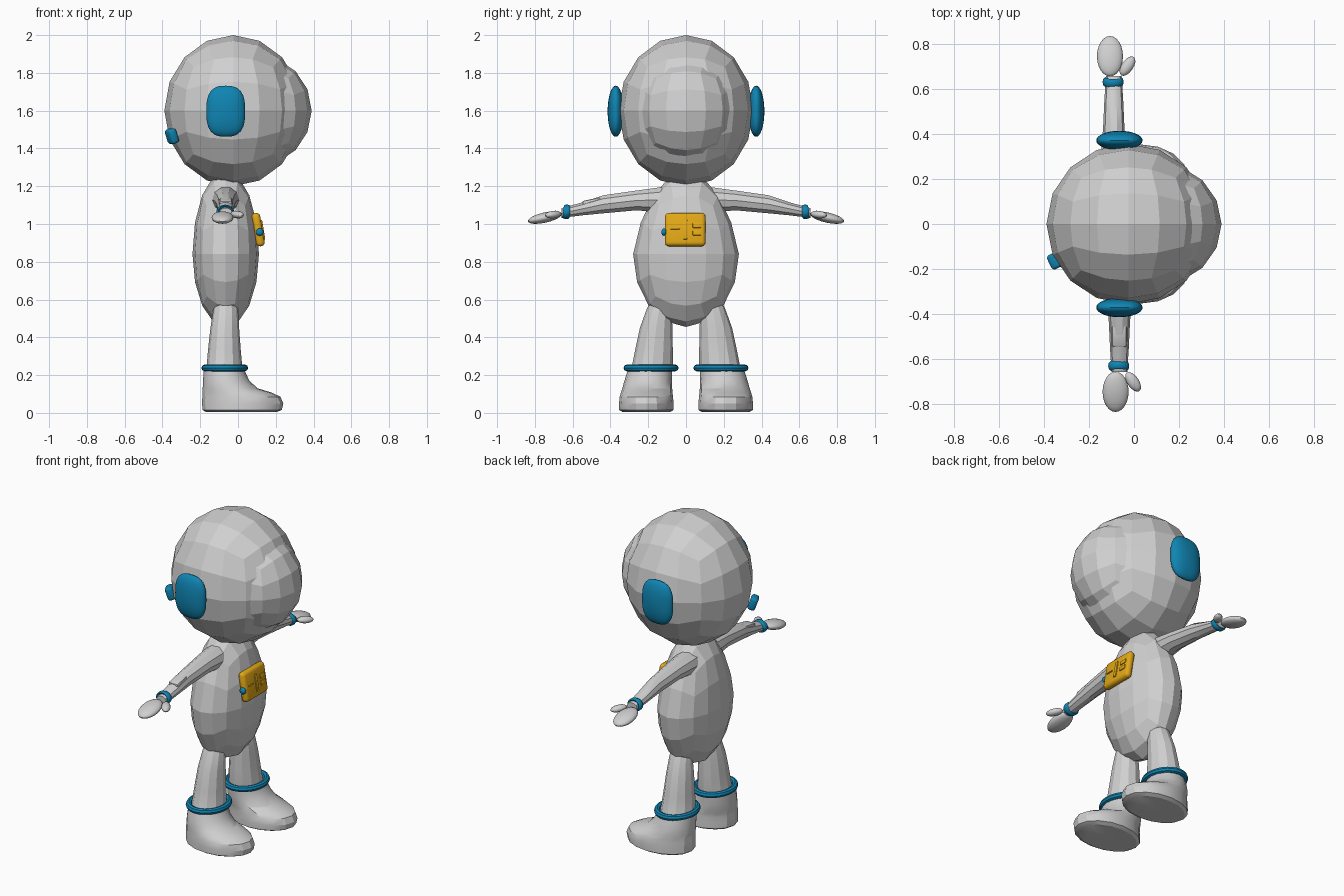
import bpy, bmesh, math
from mathutils import Vector, Matrix, Euler

if "Cube" in bpy.data.objects:
    bpy.data.objects.remove(bpy.data.objects["Cube"])


def material(name, rgb):
    m = bpy.data.materials.new(name)
    m.diffuse_color = (*rgb, 1)
    m.use_nodes = True
    m.node_tree.nodes["Principled BSDF"].inputs["Base Color"].default_value = m.diffuse_color
    return m


GREY = material("suit_grey", (0.63, 0.63, 0.63))
BLUE = material("trim_blue", (0.005, 0.235, 0.45))
GOLD = material("pack_gold", (0.76, 0.39, 0.008))


def finish(bm, name, mat, smooth=None):
    bmesh.ops.recalc_face_normals(bm, faces=bm.faces)
    me = bpy.data.meshes.new(name)
    bm.to_mesh(me)
    bm.free()
    me.materials.append(mat)
    ob = bpy.data.objects.new(name, me)
    bpy.context.collection.objects.link(ob)
    if smooth:
        bpy.ops.object.select_all(action='DESELECT')
        ob.select_set(True)
        bpy.context.view_layer.objects.active = ob
        bpy.ops.object.shade_smooth_by_angle(angle=math.radians(smooth))
    return ob


def ball(name, mat, loc, radii, rot=(0, 0, 0), cuts=3, smooth=None, shape=None):
    """Ellipsoid made from a rounded cube; shape bends the unit sphere."""
    bm = bmesh.new()
    bmesh.ops.create_cube(bm, size=2)
    bmesh.ops.subdivide_edges(bm, edges=bm.edges[:], cuts=cuts, use_grid_fill=True)
    mat4 = Matrix.Translation(loc) @ Euler(rot).to_matrix().to_4x4()
    for v in bm.verts:
        p = Vector([math.tan(c * math.pi / 4) for c in v.co]).normalized()
        if shape:
            p = shape(p)
        v.co = mat4 @ Vector([a * b for a, b in zip(p, radii)])
    return finish(bm, name, mat, smooth)


def box(name, mat, loc, size, rot=(0, 0, 0), bevel=0.01, seg=2):
    bm = bmesh.new()
    bmesh.ops.create_cube(bm, size=1)
    for v in bm.verts:
        v.co = Vector([a * b for a, b in zip(v.co, size)])
    bmesh.ops.bevel(bm, geom=bm.edges[:], offset=bevel, segments=seg,
                    profile=0.5, affect='EDGES')
    bm.transform(Matrix.Translation(loc) @ Euler(rot).to_matrix().to_4x4())
    return finish(bm, name, mat, 40)


def loft(name, mat, rings, sides=12, smooth=None):
    """Skin a list of closed rings given as (centre, half axis u, half axis v)."""
    bm = bmesh.new()
    loops = []
    for c, u, v in rings:
        c, u, v = Vector(c), Vector(u), Vector(v)
        loops.append([bm.verts.new(c + u * math.cos(a) + v * math.sin(a))
                      for a in (2 * math.pi * i / sides for i in range(sides))])
    for a, b in zip(loops, loops[1:]):
        for i in range(sides):
            j = (i + 1) % sides
            bm.faces.new((a[i], a[j], b[j], b[i]))
    bm.faces.new(loops[0])
    bm.faces.new(loops[-1])
    return finish(bm, name, mat, smooth)


def ring(name, mat, loc, ra, rb, thick, rot=(0, 0, 0), height=1.0):
    """Oval band around a limb."""
    bm = bmesh.new()
    n, k = 28, 8
    vs = []
    for i in range(n):
        a = 2 * math.pi * i / n
        for j in range(k):
            t = 2 * math.pi * j / k
            d = thick * math.cos(t)
            vs.append(bm.verts.new(((ra + d) * math.cos(a), (rb + d) * math.sin(a),
                                    thick * height * math.sin(t))))
    for i in range(n):
        for j in range(k):
            i2, j2 = (i + 1) % n, (j + 1) % k
            bm.faces.new((vs[i * k + j], vs[i2 * k + j], vs[i2 * k + j2], vs[i * k + j2]))
    bm.transform(Matrix.Translation(loc) @ Euler(rot).to_matrix().to_4x4())
    return finish(bm, name, mat, 40)


# Helmet and bulging visor
ball("helmet", GREY, (-0.025, 0, 1.6), (0.365, 0.357, 0.4))
ball("visor", GREY, (0.10, 0, 1.6), (0.29, 0.275, 0.295))


# Torso, narrower towards the neck
def pear(p):
    k = 1 - 0.2 * max(0, p.z)
    return Vector((p.x, p.y * k, p.z * (1.15 if p.z > 0 else 1)))


ball("torso", GREY, (-0.065, 0, 0.84), (0.176, 0.28, 0.385), shape=pear)


# Rounded-rectangle outline for the ear pads
def pad(p):
    r = math.hypot(p.x, p.z)
    if r < 1e-6:
        return p
    q = (abs(p.x / r) ** 2.8 + abs(p.z / r) ** 2.8) ** (1 / 2.8)
    return Vector((p.x / q, p.y, p.z / q))


for side, s in (("left", 1), ("right", -1)):
    # Ear pad
    ball(side + "_ear_pad", BLUE, (-0.065, s * 0.372, 1.597), (0.103, 0.043, 0.135),
         cuts=7, smooth=30, shape=pad)

    # Arm, tapering and drooping outwards
    ax = -0.09 if s > 0 else -0.065
    arm = [(0.06, 1.13, 0.07, 0.065), (0.14, 1.127, 0.072, 0.07), (0.26, 1.125, 0.06, 0.055),
           (0.44, 1.104, 0.047, 0.05), (0.55, 1.08, 0.042, 0.036), (0.66, 1.058, 0.035, 0.027)]
    loft(side + "_arm", GREY, [((ax, s * y, z), (rx, 0, 0), (0, 0, rz))
                               for y, z, rx, rz in arm], 10, 30)

    # Wrist band, hand and thumb
    ring(side + "_wrist_band", BLUE, (ax - 0.003, s * 0.632, 1.064), 0.037, 0.029, 0.010,
         (math.pi / 2 + s * 0.2, 0, 0), 2.0)
    hx = ax - 0.017
    ball(side + "_hand", GREY, (hx, s * 0.747, 1.034), (0.058, 0.092, 0.027),
         (-s * 0.22, 0, 0), cuts=5, smooth=40)
    ball(side + "_thumb", GREY, (hx + 0.078, s * 0.703, 1.05), (0.026, 0.05, 0.02),
         (-s * 0.1, 0, -s * 0.6), cuts=3, smooth=40)

    # Leg: rows of height, back, front, side centre, half width
    leg = [(0.21, -0.178, 0.03, 0.188, 0.114), (0.25, -0.166, 0.022, 0.178, 0.108),
           (0.34, -0.158, 0.014, 0.169, 0.099), (0.45, -0.146, 0.006, 0.158, 0.086),
           (0.55, -0.13, 0.0, 0.142, 0.066), (0.62, -0.11, -0.02, 0.13, 0.04)]
    boot = [(0.004, -0.17, 0.205, 0.21, 0.125), (0.016, -0.188, 0.232, 0.21, 0.145),
            (0.05, -0.19, 0.24, 0.21, 0.145), (0.085, -0.189, 0.225, 0.21, 0.141),
            (0.107, -0.188, 0.18, 0.208, 0.137), (0.13, -0.187, 0.105, 0.205, 0.132),
            (0.17, -0.185, 0.06, 0.2, 0.126), (0.21, -0.183, 0.042, 0.193, 0.12),
            (0.24, -0.18, 0.03, 0.188, 0.115)]
    for part, rows, n in (("_leg", leg, 12), ("_boot", boot, 16)):
        loft(side + part, GREY, [(((a + b) / 2, s * y, z), ((b - a) / 2, 0, 0), (0, h, 0))
                                 for z, a, b, y, h in rows], n, 25)

    # Ankle band
    ring(side + "_ankle_band", BLUE, (-0.07, s * 0.185, 0.238), 0.106, 0.128, 0.018)

# Chest pack with raised controls and a side knob
tilt = (0, -0.17, 0)
box("chest_pack", GOLD, (0.107, -0.004, 0.97), (0.045, 0.215, 0.178), tilt, 0.02, 3)
box("pack_bar", GOLD, (0.130, -0.003, 0.97), (0.012, 0.022, 0.105), tilt, 0.004)
box("pack_lever", GOLD, (0.130, -0.058, 0.975), (0.01, 0.05, 0.008), tilt, 0.003)
for i, dz in enumerate((-0.02, 0.02)):
    box("pack_key_%d" % (i + 1), GOLD, (0.130 - dz * 0.17, 0.058, 0.972 + dz),
        (0.01, 0.045, 0.026), tilt, 0.003)
ball("pack_knob", BLUE, (0.115, -0.116, 0.957), (0.02, 0.014, 0.02), cuts=3, smooth=40)

# Forearm panel
box("forearm_panel", GREY, (-0.065, -0.498, 1.117), (0.066, 0.1, 0.03), (0.2, 0, 0), 0.01)

# Button on the back of the helmet
box("helmet_button", BLUE, (-0.35, -0.163, 1.465), (0.045, 0.07, 0.08),
    (0, -0.33, 0.45), 0.015, 3)
